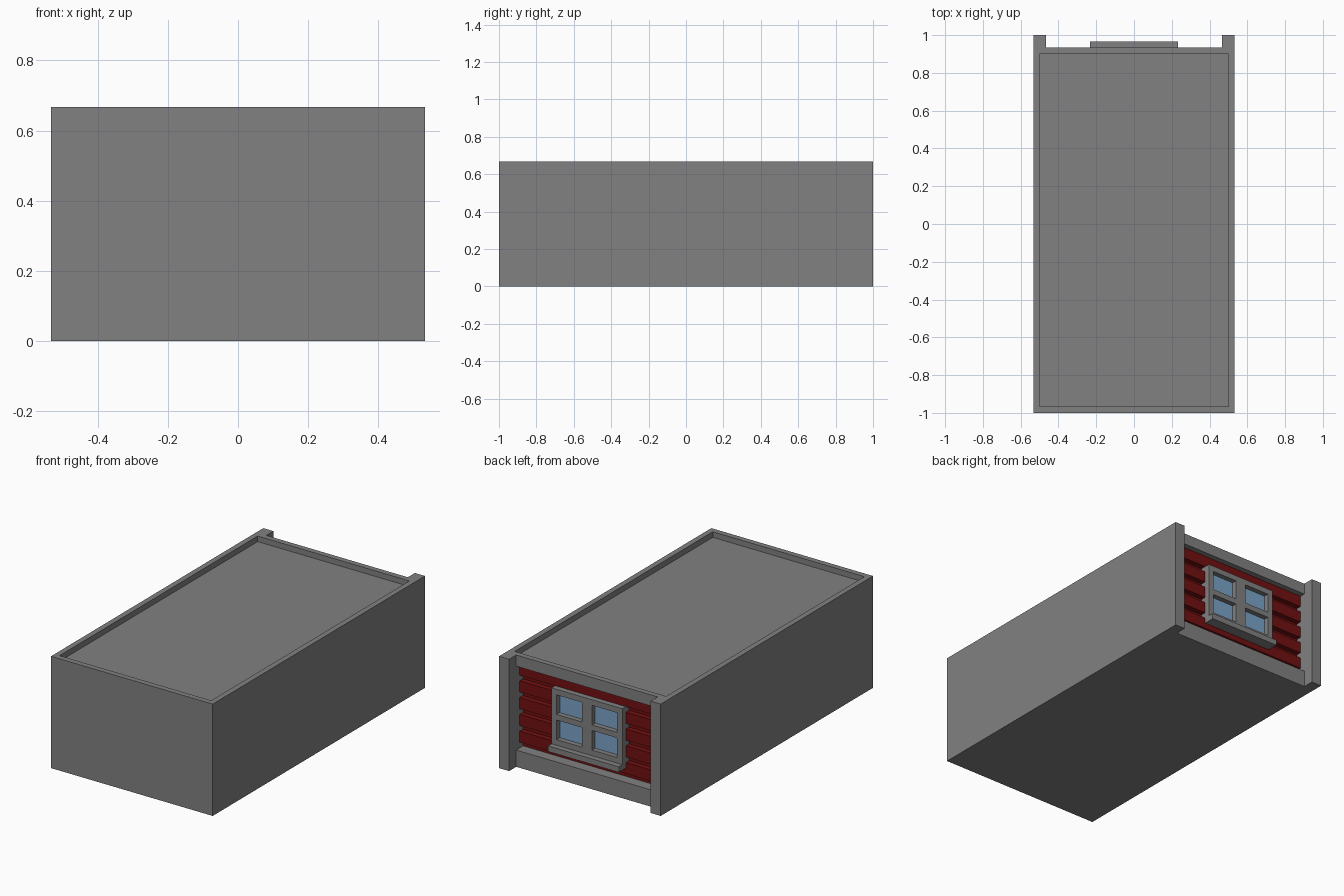
import bpy
import bmesh

cube = bpy.data.objects.get("Cube")
if cube:
    bpy.data.objects.remove(cube, do_unlink=True)

U = 1 / 30  # building grid unit: the block is 32 x 60 x 20 units


def material(name, rgb):
    m = bpy.data.materials.new(name)
    m.use_nodes = True
    m.diffuse_color = (*rgb, 1)
    bsdf = next(n for n in m.node_tree.nodes if n.type == 'BSDF_PRINCIPLED')
    bsdf.inputs["Base Color"].default_value = (*rgb, 1)
    return m


GREY = material("stone_grey", (0.22, 0.22, 0.22))
RED = material("dark_red", (0.168, 0.005, 0.005))
BLUE = material("glass_blue", (0.2, 0.37, 0.58))


def prism(name, outline, x0, x1, mat):
    """Extrude a (y, z) outline from x0 to x1, all in grid units."""
    bm = bmesh.new()
    face = bm.faces.new([bm.verts.new((x0 * U, y * U, z * U)) for y, z in outline])
    ext = bmesh.ops.extrude_face_region(bm, geom=[face])
    verts = [g for g in ext["geom"] if isinstance(g, bmesh.types.BMVert)]
    bmesh.ops.translate(bm, verts=verts, vec=((x1 - x0) * U, 0, 0))
    bmesh.ops.recalc_face_normals(bm, faces=bm.faces)
    mesh = bpy.data.meshes.new(name)
    bm.to_mesh(mesh)
    bm.free()
    mesh.materials.append(mat)
    obj = bpy.data.objects.new(name, mesh)
    bpy.context.collection.objects.link(obj)
    return obj


def box(name, x, y, z, mat=GREY):
    outline = [(y[0], z[0]), (y[1], z[0]), (y[1], z[1]), (y[0], z[1])]
    return prism(name, outline, x[0], x[1], mat)


# Main block: side profile with the raised front lip, the sunken roof,
# and the recessed back wall between its top and bottom bands
prism("body", [(-30, 0), (28, 0), (28, 3), (26, 3), (26, 18), (28, 18),
               (28, 20), (27, 20), (27, 19), (-29, 19), (-29, 20), (-30, 20)],
      -14, 14, GREY)

# Side walls, roof edges and back corner posts
for side, s in (("left", 1), ("right", -1)):
    def span(a, b):
        return sorted((s * a, s * b))
    prism(side + "_side_wall", [(-30, 0), (30, 0), (30, 20), (-30, 20)],
          *span(15, 16), GREY)
    prism(side + "_corner_post",
          [(-30, 0), (30, 0), (30, 20), (27, 20), (27, 19),
           (-29, 19), (-29, 20), (-30, 20)], *span(14, 15), GREY)

# Horizontal siding: five boards separated by square grooves
profile = [(25.9, 3)]
for i in range(5):
    z = 3 + 3 * i
    profile += [(26.05, z), (26.05, z + 1), (27, z + 1), (27, z + 3)]
profile.append((25.9, 18))
prism("siding", profile, -14, 14, RED)

# Window: frame bars, glass and projecting sill
for side, s in (("left", 1), ("right", -1)):
    box(side + "_window_jamb", sorted((s * 6, s * 7)), (26, 28), (6, 16))
box("window_mullion", (-1, 1), (26, 28), (6, 16))
for part, z in (("bottom_rail", 6), ("middle_rail", 10.5), ("top_rail", 15)):
    for side, x in (("left", (1, 6)), ("right", (-6, -1))):
        box(f"{side}_window_{part}", x, (26, 28), (z, z + 1))
box("window_glass", (-6, 6), (26.9, 27.1), (7, 15), BLUE)
box("window_sill", (-7, 7), (26, 29), (5, 6))
